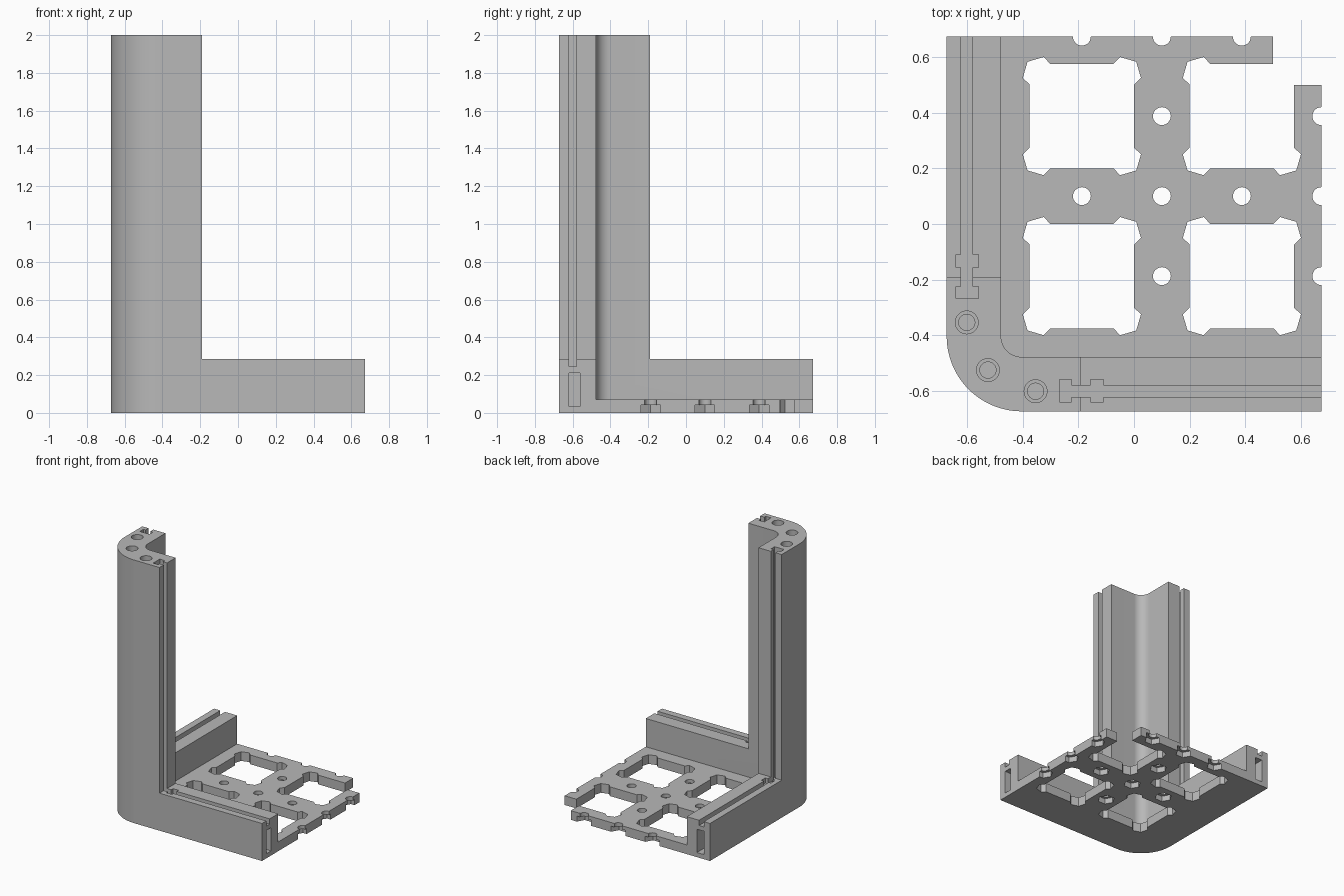
import bpy, bmesh
from math import sin, cos, pi, radians

if "Cube" in bpy.data.objects:
    bpy.data.objects.remove(bpy.data.objects["Cube"], do_unlink=True)

grey = bpy.data.materials.new("plain grey")
grey.use_nodes = True
tone = (0.48, 0.48, 0.48, 1)
grey.diffuse_color = tone
grey.node_tree.nodes["Principled BSDF"].inputs["Base Color"].default_value = tone

EDGE, INNER, POST_END = 0.672, -0.477, -0.19
WALL_TOP, FLOOR_TOP = 0.285, 0.07
CENTRE = -0.403                       # shared centre of both corner arcs
PITCH = [-0.187, 0.1, 0.387, EDGE]    # bolt and window grid


def prism(name, pts, z0, z1):
    """Extrude a plan outline from z0 to z1."""
    bm = bmesh.new()
    face = bm.faces.new([bm.verts.new((x, y, z0)) for x, y in pts])
    ext = bmesh.ops.extrude_face_region(bm, geom=[face])
    for v in ext["geom"]:
        if isinstance(v, bmesh.types.BMVert):
            v.co.z = z1
    bmesh.ops.recalc_face_normals(bm, faces=bm.faces)
    mesh = bpy.data.meshes.new(name)
    bm.to_mesh(mesh)
    bm.free()
    mesh.materials.append(grey)
    obj = bpy.data.objects.new(name, mesh)
    bpy.context.collection.objects.link(obj)
    return obj


def rect(x0, x1, y0, y1):
    return [(x0, y0), (x1, y0), (x1, y1), (x0, y1)]


def arc(cx, cy, r, a0, a1, n):
    angles = [radians(a0 + (a1 - a0) * i / n) for i in range(n + 1)]
    return [(cx + r * cos(a), cy + r * sin(a)) for a in angles]


def circle(x, y, r, n=32):
    return arc(x, y, r, 0, 360, n)[:-1]


def corner_profile(end):
    """L-shaped plan with rounded corner and two equal arms."""
    return ([(end, -EDGE), (end, INNER)]
            + arc(CENTRE, CENTRE, CENTRE - INNER, 270, 180, 16)
            + [(INNER, end), (-EDGE, end)]
            + arc(CENTRE, CENTRE, CENTRE + EDGE, 180, 270, 32))


def combine(target, other, operation):
    mod = target.modifiers.new(operation, 'BOOLEAN')
    mod.operation, mod.solver, mod.object = operation, 'EXACT', other
    bpy.context.view_layer.objects.active = target
    bpy.ops.object.modifier_apply(modifier=mod.name)
    bpy.data.objects.remove(other, do_unlink=True)


def cut(target, pts, z0, z1):
    combine(target, prism("cutter", pts, z0, z1), 'DIFFERENCE')


def cut_both(target, pts, z0, z1):
    """Cut one arm and its diagonal mirror."""
    cut(target, pts, z0, z1)
    cut(target, [(y, x) for x, y in pts], z0, z1)


# Floor plate with eared windows
floor = prism("floor_plate", rect(-0.55, EDGE, -0.55, EDGE), 0, FLOOR_TOP)
ear = [(0.187, 0.113), (0.212, 0.137), (0.195, 0.195), (0.137, 0.212), (0.113, 0.187)]
window = []
for k in range(4):
    c, s = round(cos(k * pi / 2)), round(sin(k * pi / 2))
    window += [(c * x - s * y, s * x + c * y) for x, y in ear]
for cx in PITCH[::2]:
    for cy in PITCH[::2]:
        cut(floor, [(cx + x, cy + y) for x, y in window], -0.1, 0.2)
cut(floor, rect(0.498, 0.8, 0.498, 0.8), -0.1, 0.2)

# Bolt holes with hexagonal nut pockets underneath
for i, x in enumerate(PITCH):
    for j, y in enumerate(PITCH):
        in_window = i % 2 == 0 and j % 2 == 0
        on_wall_line = (i == 3 and j == 3)
        if not in_window and not on_wall_line:
            cut(floor, circle(x, y, 0.032), -0.1, 0.2)
            cut(floor, circle(x, y, 0.06, 6), -0.1, 0.042)

# Low walls and tall corner post
body = prism("corner_frame", corner_profile(EDGE), 0, WALL_TOP)
combine(body, prism("corner_post", corner_profile(POST_END), 0.2, 2), 'UNION')
combine(body, floor, 'UNION')

# Panel grooves with key slots on both sides of the post face
cut_both(body, rect(-0.24, 0.8, -0.62, -0.58), 0.245, 2.1)
for x0, x1 in ((-0.267, -0.224), (-0.156, -0.109)):
    cut_both(body, rect(x0, x1, -0.638, -0.558), 0.245, 2.1)

# Upright slots in the wall ends
cut_both(body, rect(0.58, 0.8, -0.62, -0.562), 0.035, 0.212)

# Stepped sockets in the top of the post
for x, y in ((-0.6, -0.353), (-0.524, -0.524), (-0.353, -0.6)):
    cut(body, circle(x, y, 0.041), 1.94, 2.1)
    cut(body, circle(x, y, 0.029), 1.86, 2.1)

bpy.ops.object.select_all(action='DESELECT')
body.select_set(True)
bpy.context.view_layer.objects.active = body
bpy.ops.object.shade_smooth_by_angle(angle=radians(25))
